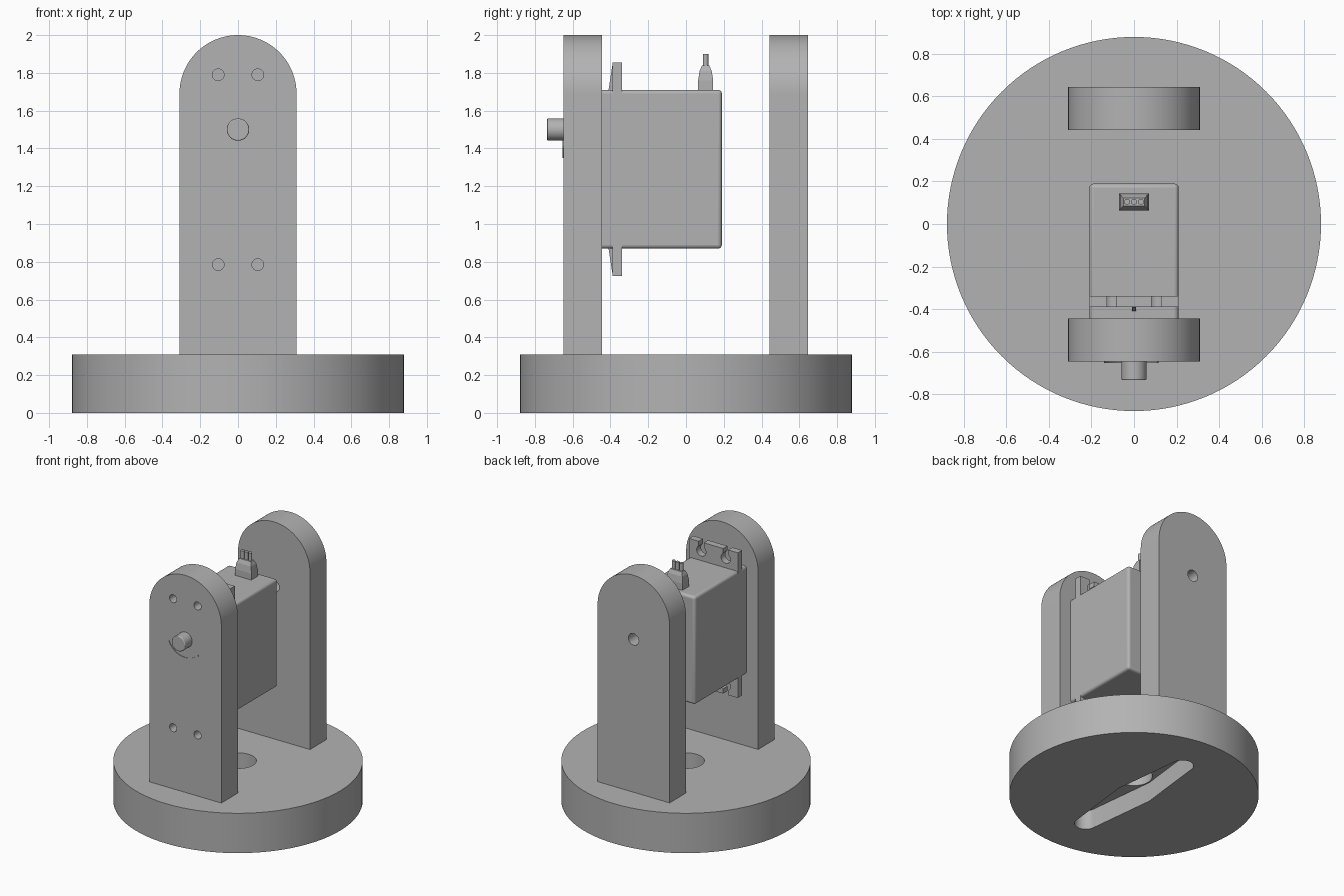
import bpy, bmesh
from math import cos, sin, pi, radians
from mathutils import Vector

cube = bpy.data.objects.get("Cube")
if cube:
    bpy.data.objects.remove(cube, do_unlink=True)

grey = bpy.data.materials.new("plain grey")
grey.use_nodes = True
colour = (0.45, 0.45, 0.45, 1)
grey.diffuse_color = colour
grey.node_tree.nodes["Principled BSDF"].inputs["Base Color"].default_value = colour


def activate(ob):
    bpy.ops.object.select_all(action='DESELECT')
    ob.select_set(True)
    bpy.context.view_layer.objects.active = ob


def arc(cx, cy, r, start, end, n=24):
    return [(cx + r * cos(radians(start + (end - start) * i / n)),
             cy + r * sin(radians(start + (end - start) * i / n))) for i in range(n + 1)]


def circle(cx, cy, r, n=48):
    return arc(cx, cy, r, 0, 360, n)[:-1]


def rect(x0, x1, y0, y1):
    return [(x0, y0), (x1, y0), (x1, y1), (x0, y1)]


# Extrude a flat outline along one axis; the other two keep x, y, z order
def prism(name, outline, axis, lo, hi):
    place = {'X': lambda a, b: (lo, a, b),
             'Y': lambda a, b: (a, lo, b),
             'Z': lambda a, b: (a, b, lo)}[axis]
    bm = bmesh.new()
    face = bm.faces.new([bm.verts.new(place(a, b)) for a, b in outline])
    ext = bmesh.ops.extrude_face_region(bm, geom=[face])
    step = Vector([(hi - lo) * (axis == k) for k in 'XYZ'])
    moved = [v for v in ext['geom'] if isinstance(v, bmesh.types.BMVert)]
    bmesh.ops.translate(bm, verts=moved, vec=step)
    bmesh.ops.recalc_face_normals(bm, faces=bm.faces)
    me = bpy.data.meshes.new(name)
    bm.to_mesh(me)
    bm.free()
    me.materials.append(grey)
    ob = bpy.data.objects.new(name, me)
    bpy.context.collection.objects.link(ob)
    return ob


def cut(ob, *cutter):
    tool = prism("cutter", *cutter)
    tool.hide_render = True
    mod = ob.modifiers.new("cut", 'BOOLEAN')
    mod.operation, mod.solver, mod.object = 'DIFFERENCE', 'EXACT', tool
    activate(ob)
    bpy.ops.object.modifier_apply(modifier=mod.name)
    bpy.data.objects.remove(tool, do_unlink=True)


def round_edges(ob, width):
    mod = ob.modifiers.new("round", 'BEVEL')
    mod.width, mod.segments, mod.limit_method = width, 4, 'ANGLE'
    mod.angle_limit = radians(40)


def smooth(ob):
    activate(ob)
    bpy.ops.object.shade_smooth_by_angle(angle=radians(30))


TOP = 0.31          # top of the base
SHAFT_Z = 1.5       # height of the turning axis
MID_Z = 1.29        # middle of the motor body
SCREWS = [(x, z) for x in (-0.105, 0.105) for z in (MID_Z - 0.505, MID_Z + 0.5)]

# Round base with a centre hole and a tapered arm pocket underneath
base = prism("round_base", circle(0, 0, 0.88, 128), 'Z', 0, TOP)
cut(base, circle(0, 0, 0.13), 'Z', 0.1, 0.4)
pocket = arc(0, 0.53, 0.08, 0, 180) + [(-0.14, 0)] + arc(0, -0.53, 0.08, 180, 360) + [(0.14, 0)]
cut(base, pocket, 'Z', -0.1, 0.15)
smooth(base)

# Two arched uprights
arch = [(-0.31, TOP), (0.31, TOP)] + arc(0, 1.69, 0.31, 0, 180, 48)
front = prism("front_upright", arch, 'Y', -0.648, -0.445)
for x, z in SCREWS:
    cut(front, circle(x, z, 0.031, 24), 'Y', -0.8, -0.4)
smooth(front)

back = prism("back_upright", arch, 'Y', 0.443, 0.645)
cut(back, circle(0, SHAFT_Z, 0.045, 32), 'Y', 0.3, 0.8)
smooth(back)

# Motor body, shaft and the thin curved rim mark under the shaft
body = prism("motor_body", rect(-0.21, 0.21, 0.87, 1.71), 'Y', -0.5, 0.19)
round_edges(body, 0.02)
smooth(body)

shaft = prism("motor_shaft", circle(0, SHAFT_Z, 0.059), 'Y', -0.735, -0.55)
round_edges(shaft, 0.006)
smooth(shaft)

outer = arc(0, SHAFT_Z, 0.15, 200, 320)
inner = arc(0, SHAFT_Z + 0.012, 0.15, 318, 202)
prism("curved_rim_mark", outer + inner, 'Y', -0.653, -0.646)

# Mounting ears with open screw slots and a small central rib
for side, name in ((1, "upper"), (-1, "lower")):
    def up(h):
        return MID_Z + side * h

    ear = prism(name + "_ear", rect(-0.21, 0.21, up(0.4), up(0.565)), 'Y', -0.39, -0.338)
    for x in (-0.105, 0.105):
        cut(ear, circle(x, up(0.495), 0.04, 24), 'Y', -0.5, -0.2)
        cut(ear, rect(x - 0.022, x + 0.022, up(0.5), up(0.7)), 'Y', -0.5, -0.2)
    smooth(ear)
    rib = [(-0.41, up(0.4)), (-0.41, up(0.42)), (-0.39, up(0.55)), (-0.38, up(0.4))]
    prism(name + "_ear_rib", rib, 'X', -0.01, 0.01)

# Cable plug: straight collar narrowing to the top
plug = prism("cable_plug", rect(-0.07, 0.07, 0.064, 0.144), 'Z', 1.69, 1.76)
bm = bmesh.new()
bm.from_mesh(plug.data)
for height, sx, sy in ((0.05, 0.9, 0.8), (0.03, 0.8, 0.6)):
    bm.faces.ensure_lookup_table()
    cap = max(bm.faces, key=lambda f: f.calc_center_median().z)
    new = bmesh.ops.extrude_face_region(bm, geom=[cap])['geom']
    bmesh.ops.delete(bm, geom=[cap], context='FACES_ONLY')
    for v in (g for g in new if isinstance(g, bmesh.types.BMVert)):
        v.co = (v.co.x * sx, 0.104 + (v.co.y - 0.104) * sy, v.co.z + height)
bmesh.ops.recalc_face_normals(bm, faces=bm.faces)
bm.to_mesh(plug.data)
bm.free()

# Three cable wires
for i in (-1, 0, 1):
    wire = prism("cable_wire", circle(i * 0.033, 0.104, 0.014, 16), 'Z', 1.82, 1.9)
    smooth(wire)
